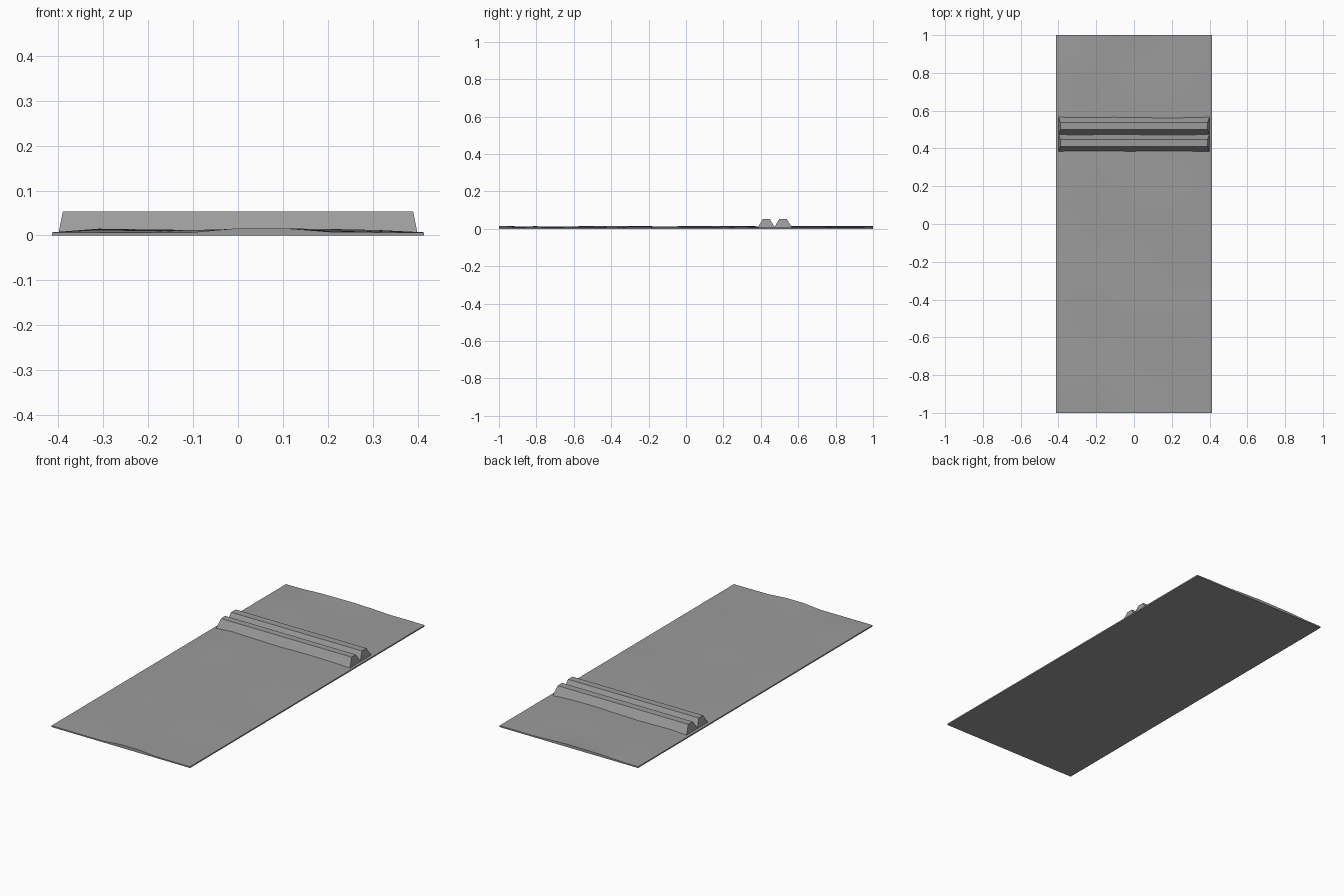
import bpy, bmesh, math, random

if "Cube" in bpy.data.objects:
    bpy.data.objects.remove(bpy.data.objects["Cube"])

random.seed(4)
HALF_W, HALF_L = 0.414, 1.0
COLS, ROWS = 8, 20


def material(name, value):
    m = bpy.data.materials.new(name)
    m.diffuse_color = (value, value, value, 1)
    m.use_nodes = True
    m.node_tree.nodes["Principled BSDF"].inputs["Base Color"].default_value = m.diffuse_color
    return m


grey = material("concrete_grey", 0.33)


def finish(name, bm):
    bmesh.ops.recalc_face_normals(bm, faces=bm.faces)
    mesh = bpy.data.meshes.new(name)
    bm.to_mesh(mesh)
    bm.free()
    mesh.materials.append(grey)
    obj = bpy.data.objects.new(name, mesh)
    bpy.context.collection.objects.link(obj)
    return obj


# Ground slab: flat underside, gently uneven top that is low along the sides
bm = bmesh.new()
bmesh.ops.create_grid(bm, x_segments=COLS, y_segments=ROWS, size=1)
FRONT = [0.007, 0.007, 0.007, 0.007, 0.016, 0.016, 0.008, 0.007, 0.007]
BACK = [0.007, 0.008, 0.013, 0.014, 0.015, 0.012, 0.007, 0.008, 0.007]
for v in bm.verts:
    col = round((v.co.x + 1) / 2 * COLS)
    row = round((v.co.y + 1) / 2 * ROWS)
    x, y = v.co.x * HALF_W, v.co.y * HALF_L
    if col in (0, COLS):
        z = 0.007
    elif row == 0:
        z = FRONT[col]
    elif row == ROWS:
        z = BACK[col]
    else:
        wave = math.sin(9 * x + 5 * y) * math.cos(6 * y - 4 * x)
        z = 0.0115 + 0.0035 * wave + random.uniform(-0.001, 0.001)
    v.co = (x, y, z)
walls = bmesh.ops.extrude_edge_only(bm, edges=[e for e in bm.edges if e.is_boundary])
rim = [v for v in walls["geom"] if isinstance(v, bmesh.types.BMVert)]
for v in rim:
    v.co.z = 0
bmesh.ops.contextual_create(bm, geom=[e for e in bm.edges if e.is_boundary])
slab = finish("ground_slab", bm)
bpy.context.view_layer.objects.active = slab
slab.select_set(True)
bpy.ops.object.shade_smooth_by_angle(angle=math.radians(30))


# Two trapezoid ridges across the slab, tapering slightly at their ends
def ridge(name, y0, y1, y2, y3):
    bm = bmesh.new()
    ends = []
    for s in (-1, 1):
        ends.append([bm.verts.new((s * x, y, z)) for x, y, z in (
            (0.40, y0, 0.004), (0.39, y1, 0.053), (0.39, y2, 0.053), (0.40, y3, 0.004))])
    left, right = ends
    bm.faces.new(left)
    bm.faces.new(right)
    for i in range(4):
        j = (i + 1) % 4
        bm.faces.new((left[i], left[j], right[j], right[i]))
    finish(name, bm)


ridge("front_ridge", 0.382, 0.411, 0.448, 0.476)
ridge("back_ridge", 0.470, 0.499, 0.538, 0.568)
